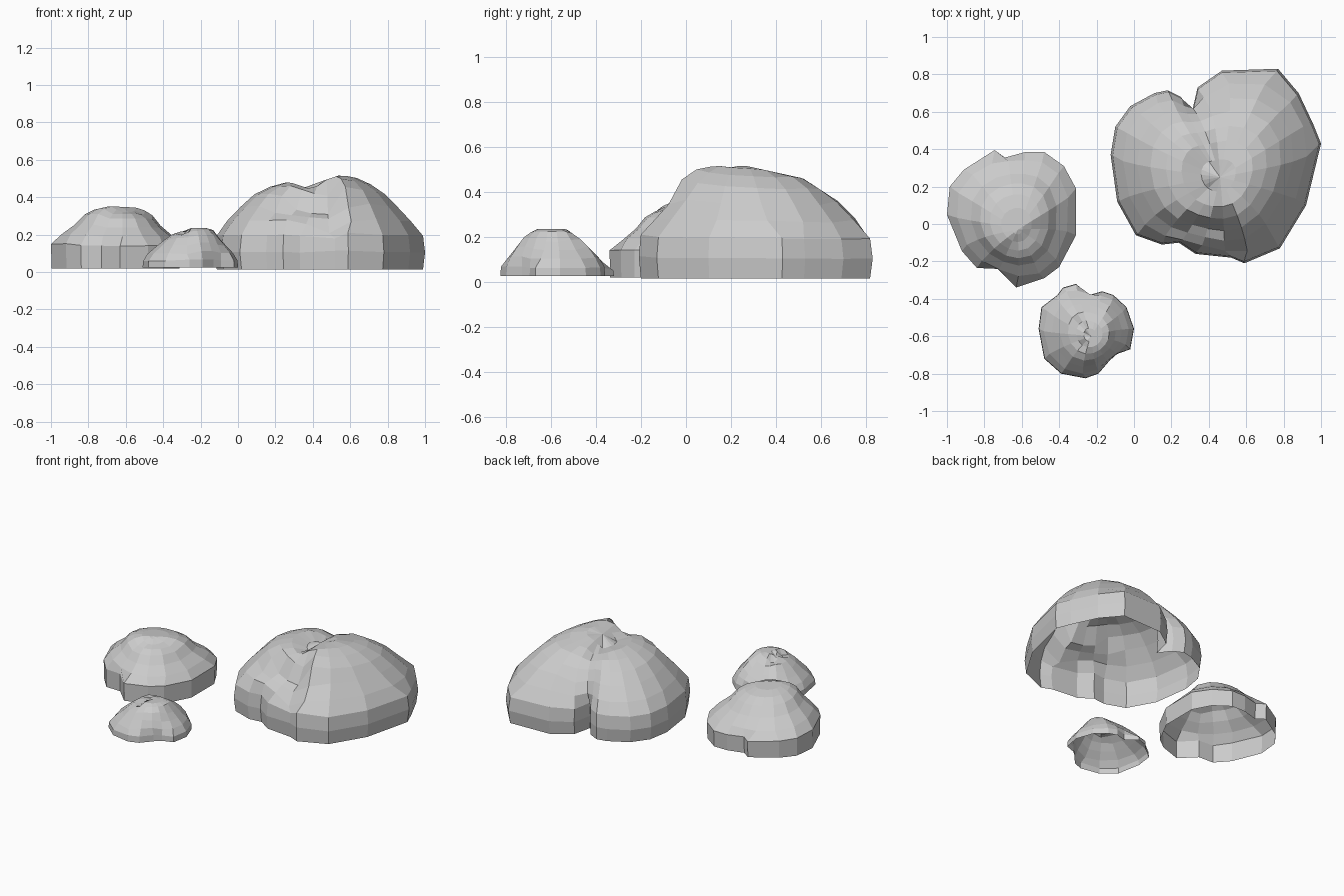
import bpy, bmesh
from mathutils import Vector

cube = bpy.data.objects.get("Cube")
if cube:
    bpy.data.objects.remove(cube, do_unlink=True)

stone = bpy.data.materials.new("pale grey stone")
stone.use_nodes = True
stone.diffuse_color = (0.6, 0.6, 0.6, 1)
stone.node_tree.nodes["Principled BSDF"].inputs["Base Color"].default_value = (0.6, 0.6, 0.6, 1)


def ramp(v, points):
    """Piecewise linear lookup."""
    if v <= points[0][0]:
        return points[0][1]
    for (a, fa), (b, fb) in zip(points, points[1:]):
        if v <= b:
            return fa + (fb - fa) * (v - a) / (b - a)
    return points[-1][1]


def rock(name, outline, centre, rings, height, cap, base):
    """Open-bottomed shell: shrinking outline rings raised to a local height, trimmed by a cap."""
    bm = bmesh.new()
    c = Vector(centre)
    shape = [Vector(p) for p in outline]
    n = len(shape)
    loops = []
    for scale, rise in rings:
        # Notches fade out towards the top
        if scale < 0.95:
            shape = [(shape[i - 1] + shape[i] * 2 + shape[(i + 1) % n]) / 4 for i in range(n)]
        loop = []
        for p in shape:
            x, y = c + (p - c) * scale
            z = base + (height(x, y) - base) * rise
            loop.append(bm.verts.new((x, y, min(z, cap(x, y)))))
        loops.append(loop)
    for low, high in zip(loops, loops[1:]):
        for i in range(n):
            j = (i + 1) % n
            bm.faces.new((low[i], low[j], high[j], high[i]))
    top = bm.verts.new((c.x, c.y, height(c.x, c.y)))
    for i in range(n):
        bm.faces.new((loops[-1][i], loops[-1][(i + 1) % n], top))
    bmesh.ops.recalc_face_normals(bm, faces=bm.faces)
    if sum(f.normal.z for f in bm.faces) < 0:
        bmesh.ops.reverse_faces(bm, faces=bm.faces)
    mesh = bpy.data.meshes.new(name)
    bm.to_mesh(mesh)
    bm.free()
    mesh.materials.append(stone)
    obj = bpy.data.objects.new(name, mesh)
    bpy.context.collection.objects.link(obj)


# Large two-lobed boulder with a step between lobes and a front shelf
def large_height(x, y):
    h = ramp(x, [(.1, .47), (.28, .48), (.4, .44), (.46, .49), (.55, .52), (.65, .5), (.8, .47)])
    return h * ramp(y, [(.3, 1), (.6, .96)])


def large_cap(x, y):
    z = ramp(y, [(-.21, .2), (-.08, .34), (0, .5), (.2, .53), (.52, .46), (.75, .31), (.83, .19)])
    if x < .55:
        z = min(z, ramp(y, [(-.16, .18), (-.1, .28), (-.01, .32), (.05, .46), (.1, .53)]))
    return z


rock("large_boulder",
     [(-.125, .37), (-.1, .52), (-.02, .63), (.11, .7), (.18, .715), (.25, .68), (.31, .6),
      (.34, .73), (.47, .82), (.77, .83), (.88, .7), (.96, .53), (1, .43), (.92, .1),
      (.78, -.13), (.59, -.21), (.52, -.18), (.33, -.16), (.24, -.1), (.15, -.11),
      (.01, -.06), (-.09, .12)],
     (.46, .25),
     [(.98, 0), (1, .2), (.98, .4), (.91, .57), (.8, .74), (.69, .88), (.55, .96), (.4, 1), (.2, 1)],
     large_height, large_cap, .015)


# Medium boulder with a raised cap above a diagonal shelf
def medium_height(x, y):
    across = (x + .62) * .57 - (y + .03) * .82
    return ramp(y, [(-.05, .35), (.15, .335), (.4, .29)]) * ramp(across, [(.01, 1), (.05, .92)])


rock("medium_boulder",
     [(-.985, .2), (-.91, .29), (-.745, .395), (-.69, .355), (-.58, .385), (-.48, .385),
      (-.375, .31), (-.31, .19), (-.31, -.06), (-.4, -.23), (-.48, -.29), (-.63, -.34),
      (-.73, -.24), (-.84, -.235), (-.92, -.145), (-1, .05)],
     (-.62, -.03),
     [(.99, 0), (1, .4), (.91, .56), (.74, .72), (.62, .88), (.48, .96), (.3, 1), (.12, 1)],
     medium_height,
     lambda x, y: ramp(y, [(-.34, .14), (-.28, .21), (-.2, .33), (-.15, .35)]), .02)


# Small boulder with a raised slab on its top
def small_height(x, y):
    return ramp(x, [(-.4, .2), (-.31, .22), (-.285, .18), (-.26, .235), (-.13, .235), (-.1, .21)])


rock("small_boulder",
     [(-.51, -.56), (-.495, -.445), (-.41, -.38), (-.38, -.34), (-.31, -.32), (-.24, -.38),
      (-.17, -.36), (-.11, -.38), (-.04, -.445), (0, -.56), (-.02, -.67), (-.09, -.695),
      (-.13, -.73), (-.19, -.8), (-.26, -.825), (-.39, -.8), (-.48, -.72)],
     (-.23, -.6),
     [(1, 0), (.99, .2), (.94, .42), (.82, .63), (.69, .82), (.53, .95), (.35, 1), (.18, 1)],
     small_height,
     lambda x, y: ramp(y, [(-.82, .07), (-.72, .2), (-.66, .24), (-.54, .24), (-.47, .19),
                           (-.39, .11), (-.34, .05)]), .025)
